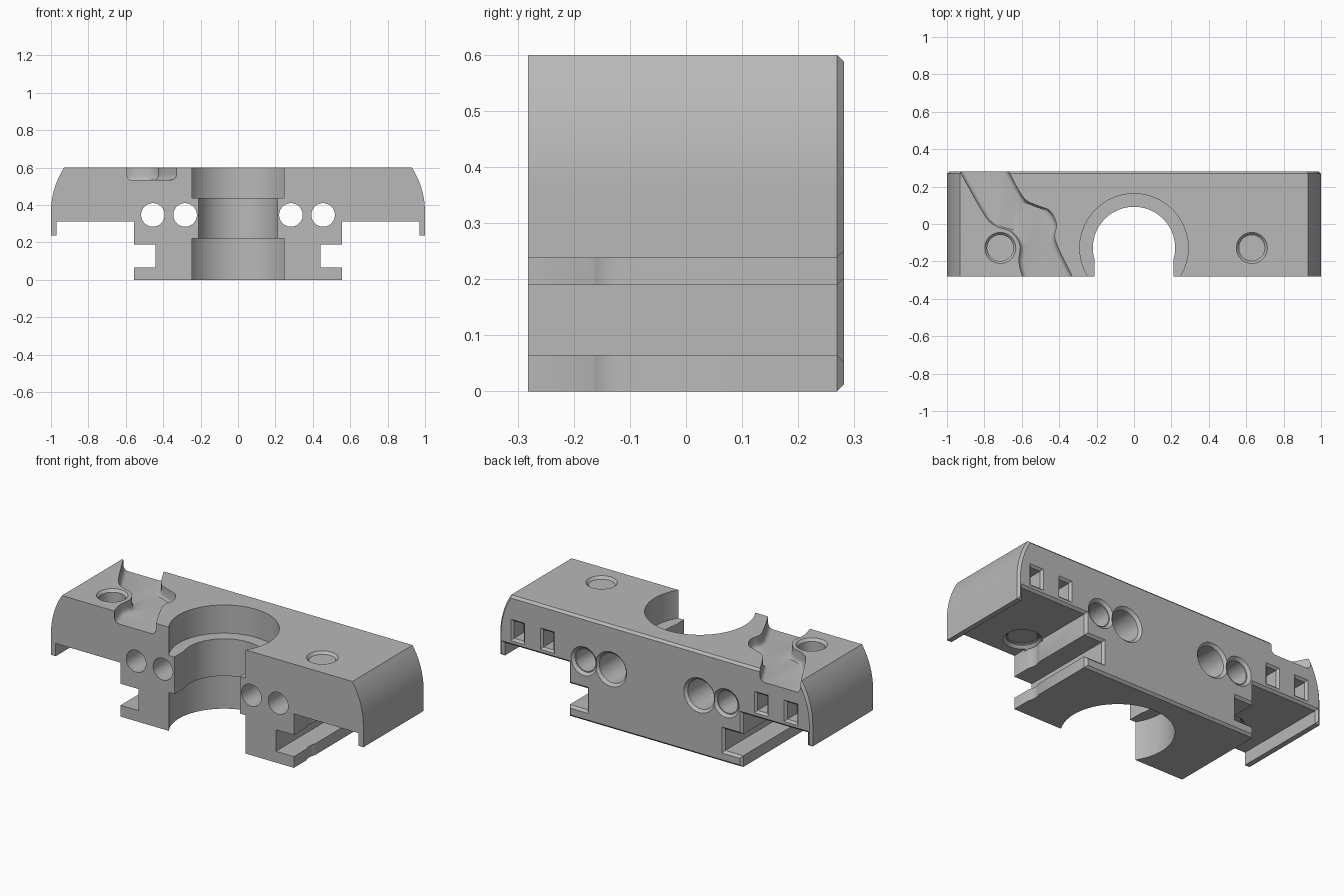
import bpy, bmesh, math
from mathutils import Matrix, Vector

cube = bpy.data.objects.get("Cube")
if cube:
    bpy.data.objects.remove(cube, do_unlink=True)

FRONT, BACK = -0.282, 0.282
CHAMFER = 0.013

grey = bpy.data.materials.new("plain_grey")
grey.use_nodes = True
grey.diffuse_color = (0.48, 0.48, 0.48, 1)
grey.node_tree.nodes["Principled BSDF"].inputs["Base Color"].default_value = (0.48, 0.48, 0.48, 1)


def make_object(name, bm):
    bmesh.ops.recalc_face_normals(bm, faces=bm.faces)
    mesh = bpy.data.meshes.new(name)
    bm.to_mesh(mesh)
    bm.free()
    mesh.materials.append(grey)
    obj = bpy.data.objects.new(name, mesh)
    bpy.context.collection.objects.link(obj)
    return obj


def loft(rings):
    """Closed solid through rings of equal point count."""
    bm = bmesh.new()
    loops = [[bm.verts.new(p) for p in ring] for ring in rings]
    for a, b in zip(loops, loops[1:]):
        for i in range(len(a)):
            bm.faces.new((a[i - 1], a[i], b[i], b[i - 1]))
    bm.faces.new(loops[0])
    bm.faces.new(loops[-1])
    return bm


def smooth_path(points, steps=6):
    """Catmull-Rom curve through 2D points."""
    p = [Vector(q) for q in points]
    p = [2 * p[0] - p[1]] + p + [2 * p[-1] - p[-2]]
    path = []
    for a, b, c, d in zip(p, p[1:], p[2:], p[3:]):
        for i in range(steps):
            t = i / steps
            path.append(0.5 * (2 * b + (c - a) * t + (2 * a - 5 * b + 4 * c - d) * t * t
                               + (3 * b - a - 3 * c + d) * t ** 3))
    return path + [p[-2]]


# Block: mirrored cross-section with rounded shoulders, hanging lips and side grooves
half = [(0.555, 0), (0.555, 0.065), (0.44, 0.065), (0.44, 0.19), (0.555, 0.19),
        (0.555, 0.312), (0.97, 0.312), (0.97, 0.238), (1.0, 0.238)]
radius = 0.446
for i in range(13):
    a = math.radians(32.6) * i / 12
    half.append((1 - radius + radius * math.cos(a), 0.36 + radius * math.sin(a)))
half[-1] = (half[-1][0], 0.6)
outline = half + [(-x, z) for x, z in reversed(half)]
body = loft([[(x, y, z) for x, z in outline] for y in (FRONT, BACK - CHAMFER)])
bmesh.ops.recalc_face_normals(body, faces=body.faces)
back_face = max(body.faces, key=lambda f: f.calc_center_median().y)
bmesh.ops.inset_individual(body, faces=[back_face], thickness=CHAMFER, depth=CHAMFER,
                           use_even_offset=True)
block = make_object("mount_block", body)


def cut(bm):
    tool = make_object("cutter", bm)
    tool.hide_render = True
    mod = block.modifiers.new("cut", 'BOOLEAN')
    mod.operation = 'DIFFERENCE'
    mod.solver = 'EXACT'
    mod.object = tool
    bpy.context.view_layer.objects.active = block
    bpy.ops.object.modifier_apply(modifier=mod.name)
    mesh = tool.data
    bpy.data.objects.remove(tool, do_unlink=True)
    bpy.data.meshes.remove(mesh)


def cut_round(start, end, r1, r2=None, segments=48):
    start, end = Vector(start), Vector(end)
    axis = end - start
    bm = bmesh.new()
    turn = axis.to_track_quat('Z', 'Y').to_matrix().to_4x4()
    bmesh.ops.create_cone(bm, cap_ends=True, segments=segments, radius1=r1,
                          radius2=r1 if r2 is None else r2, depth=axis.length,
                          matrix=Matrix.Translation((start + end) / 2) @ turn)
    cut(bm)


def rectangle(x, z, w, h, y):
    return [(x + i * w, y, z + j * h) for i, j in ((-1, -1), (1, -1), (1, 1), (-1, 1))]


# Stepped vertical bore, open to the front
BORE_Y = -0.128
cut_round((0, BORE_Y, -0.1), (0, BORE_Y, 0.222), 0.29, segments=96)
cut_round((0, BORE_Y, 0.437), (0, BORE_Y, 0.7), 0.29, segments=96)
cut_round((0, BORE_Y, 0.1), (0, BORE_Y, 0.55), 0.22, segments=96)
cut(loft([rectangle(0, 0.325, 0.21, 0.225, y) for y in (-0.5, BORE_Y)]))

# Long holes from front to back, with counterbores and chamfered rims at the back
HOLE_Z = 0.347
for side in (-1, 1):
    for x, rim in ((0.283, 0.085), (0.455, 0.068)):
        x *= side
        cut_round((x, -0.5, HOLE_Z), (x, 0.5, HOLE_Z), 0.063)
        if rim > 0.07:
            cut_round((x, 0.06, HOLE_Z), (x, 0.5, HOLE_Z), rim)
        cut_round((x, BACK - 0.015, HOLE_Z), (x, BACK + 0.015, HOLE_Z), rim, rim + 0.03)

# Rectangular pockets with chamfered mouths in the back
for x in (-0.87, -0.68, 0.69, 0.88):
    cut(loft([rectangle(x, 0.403, 0.032 + e, 0.05 + e, BACK + y)
              for e, y in ((0, -0.1), (0, -0.012), (0.024, 0.012))]))

# Vertical screw holes, countersunk above and widened below
for x in (-0.715, 0.63):
    cut_round((x, BORE_Y, -0.1), (x, BORE_Y, 0.7), 0.07)
    cut_round((x, BORE_Y, 0.585), (x, BORE_Y, 0.615), 0.07, 0.096)
    cut_round((x, BORE_Y, -0.1), (x, BORE_Y, 0.33), 0.084)
    cut_round((x, BORE_Y, 0.302), (x, BORE_Y, 0.334), 0.108, 0.076)

# Winding channel across the top, with a rounded floor edge
left = smooth_path([(-0.99, 0.38), (-0.93, 0.28), (-0.80, 0.05), (-0.74, -0.01), (-0.66, -0.04),
                    (-0.61, -0.11), (-0.615, -0.2), (-0.595, -0.28), (-0.56, -0.36)])
right = smooth_path([(-0.73, 0.38), (-0.67, 0.28), (-0.59, 0.14), (-0.52, 0.1), (-0.45, 0.07),
                     (-0.415, 0.0), (-0.42, -0.09), (-0.33, -0.28), (-0.29, -0.36)])
levels = ((0, 0.7), (0, 0.56), (0.004, 0.547), (0.012, 0.538), (0.026, 0.533))
cut(loft([[(p.x + inset, p.y, z) for p in left] + [(p.x - inset, p.y, z) for p in right[::-1]]
          for inset, z in levels]))

# Soft curved walls, crisp edges
bpy.ops.object.select_all(action='DESELECT')
block.select_set(True)
bpy.context.view_layer.objects.active = block
bpy.ops.object.shade_smooth_by_angle(angle=math.radians(30))
